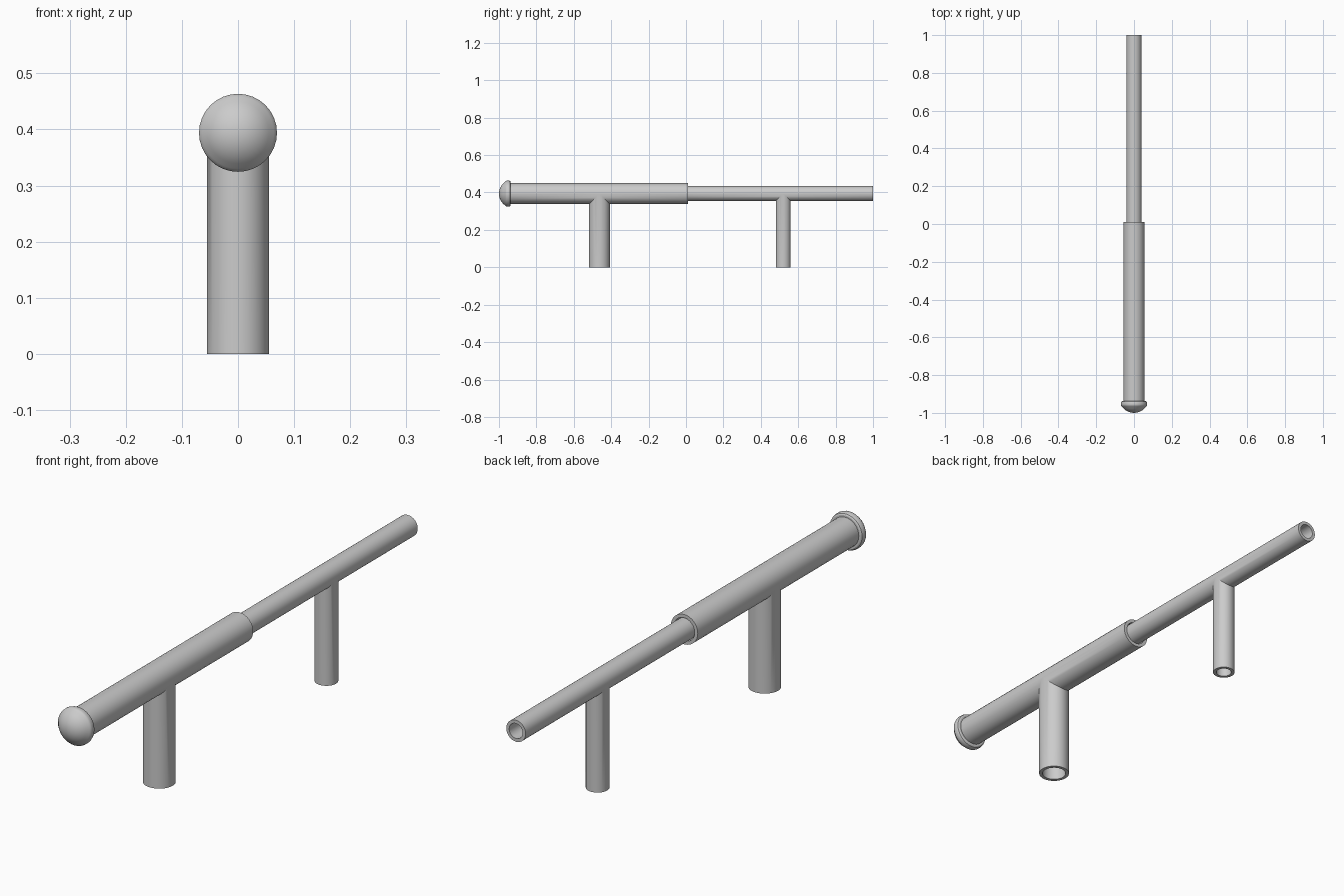
import bpy, bmesh
from math import sin, cos, pi, radians

if "Cube" in bpy.data.objects:
    bpy.data.objects.remove(bpy.data.objects["Cube"])

ZC = 0.394   # height of the pipe axis
N = 32       # sides of every tube


def finish(bm, name):
    bmesh.ops.remove_doubles(bm, verts=bm.verts, dist=1e-5)
    bmesh.ops.recalc_face_normals(bm, faces=bm.faces)
    mesh = bpy.data.meshes.new(name)
    bm.to_mesh(mesh)
    bm.free()
    ob = bpy.data.objects.new(name, mesh)
    bpy.context.collection.objects.link(ob)
    bpy.ops.object.select_all(action='DESELECT')
    bpy.context.view_layer.objects.active = ob
    ob.select_set(True)
    bpy.ops.object.shade_smooth_by_angle(angle=radians(30))


def poly(bm, *pts):
    # Drops the repeated point where the two halves of a saddle meet
    keep = []
    for p in pts:
        if all(sum((a - b) ** 2 for a, b in zip(p, q)) > 1e-12 for q in keep):
            keep.append(p)
    if len(keep) > 2:
        bm.faces.new([bm.verts.new(p) for p in keep])


def tee(name, r_out, r_in, y0, y1, leg_y):
    """Hollow horizontal pipe with an equal-diameter hollow leg below it."""
    bm = bmesh.new()
    for i in range(N):
        a, b = 2 * pi * i / N, 2 * pi * (i + 1) / N
        for r in (r_out, r_in):
            xa, xb, ha, hb = r * cos(a), r * cos(b), r * sin(a), r * sin(b)
            if i < N // 2:      # upper half runs the full length
                poly(bm, (xa, y0, ZC + ha), (xb, y0, ZC + hb),
                     (xb, y1, ZC + hb), (xa, y1, ZC + ha))
            else:               # lower half opens into the leg
                for end, s in ((y0, 1), (y1, -1)):
                    ya, yb = leg_y + s * ha, leg_y + s * hb
                    ta, tb = (xa, ya, ZC + ha), (xb, yb, ZC + hb)
                    poly(bm, (xa, end, ZC + ha), (xb, end, ZC + hb), tb, ta)
                    poly(bm, ta, tb, (xb, yb, 0), (xa, ya, 0))
        # Rims of the two pipe ends and the foot
        ring = [(r * cos(t), r * sin(t)) for r, t in
                ((r_out, a), (r_out, b), (r_in, b), (r_in, a))]
        for y in (y0, y1):
            poly(bm, *[(u, y, ZC + v) for u, v in ring])
        poly(bm, *[(u, leg_y + v, 0) for u, v in ring])
    finish(bm, name)


def lathe(name, profile):
    """Turn (radius, y) points around the pipe axis."""
    bm = bmesh.new()
    for i in range(N):
        a, b = 2 * pi * i / N, 2 * pi * (i + 1) / N
        for (r, y), (s, w) in zip(profile, profile[1:]):
            poly(bm, (r * cos(a), y, ZC + r * sin(a)), (r * cos(b), y, ZC + r * sin(b)),
                 (s * cos(b), w, ZC + s * sin(b)), (s * cos(a), w, ZC + s * sin(a)))
    finish(bm, name)


# Wide front tube with its leg, and the narrow rear tube slipped inside it
tee("wide_tube", 0.0555, 0.043, -0.945, 0.01, -0.463)
tee("narrow_tube", 0.04, 0.028, -0.08, 1.0, 0.52)

# Domed end cap
lathe("end_cap", [(0, -1.0), (0.014, -0.9985), (0.028, -0.995), (0.043, -0.987),
                  (0.055, -0.977), (0.064, -0.966), (0.068, -0.962), (0.0695, -0.957),
                  (0.0695, -0.947), (0.067, -0.94), (0.062, -0.937), (0, -0.937)])
